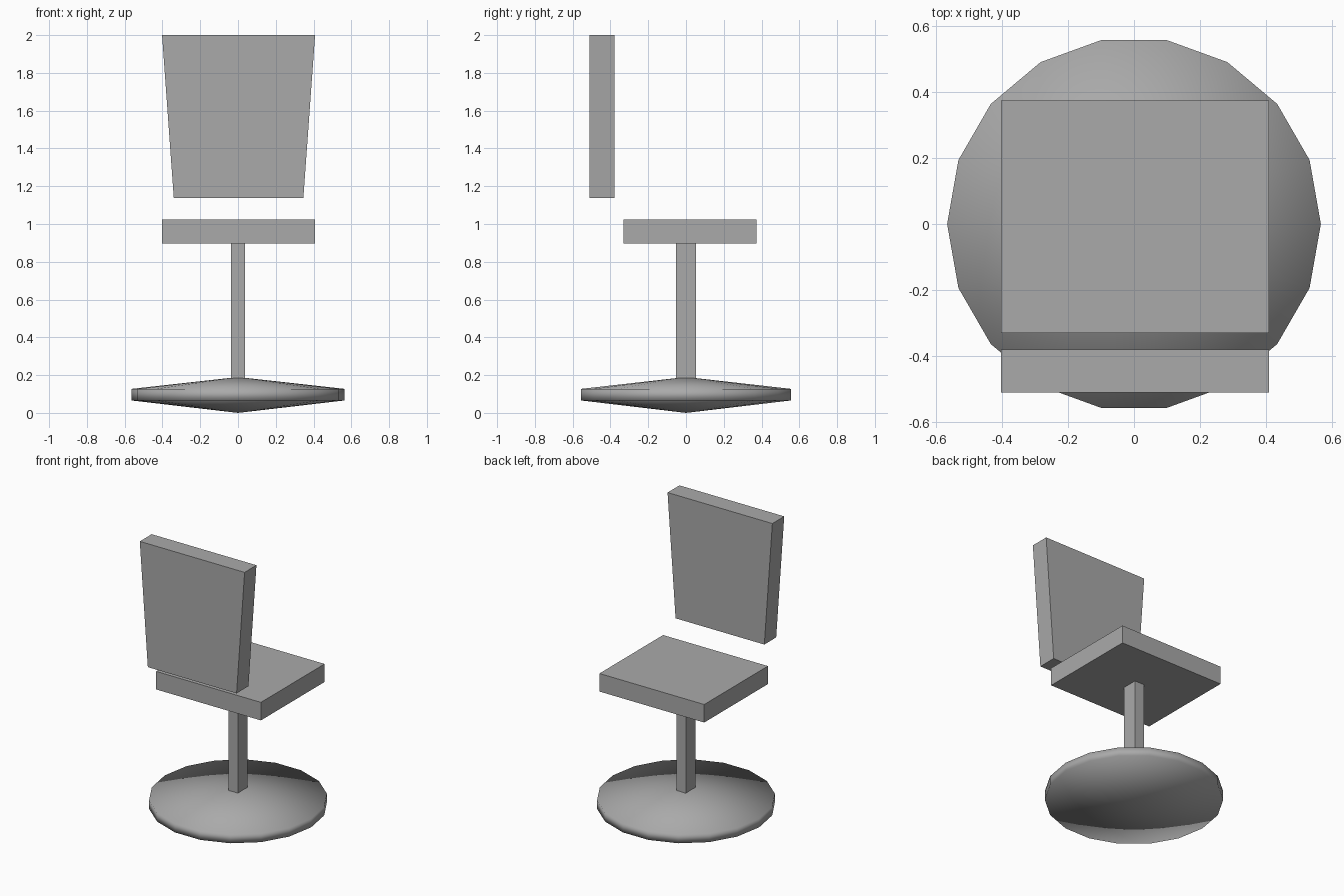
import bpy, bmesh
from math import cos, sin, tau

default = bpy.data.objects.get("Cube")
if default:
    bpy.data.objects.remove(default, do_unlink=True)

grey = bpy.data.materials.new("plain grey")
grey.use_nodes = True
grey.diffuse_color = (0.4, 0.4, 0.4, 1)
grey.node_tree.nodes["Principled BSDF"].inputs["Base Color"].default_value = grey.diffuse_color


def finish(name, bm):
    bmesh.ops.recalc_face_normals(bm, faces=bm.faces)
    mesh = bpy.data.meshes.new(name)
    bm.to_mesh(mesh)
    bm.free()
    mesh.materials.append(grey)
    obj = bpy.data.objects.new(name, mesh)
    bpy.context.collection.objects.link(obj)
    return obj


def block(name, x, y, z, inset=0):
    """Box between ranges; inset narrows the bottom on both sides."""
    bm = bmesh.new()
    bmesh.ops.create_cube(bm, size=1)
    for v in bm.verts:
        side, low = (1 if v.co.x > 0 else -1), v.co.z < 0
        v.co = [r[0] + (c + 0.5) * (r[1] - r[0]) for c, r in zip(v.co, (x, y, z))]
        if low:
            v.co.x -= side * inset
    return finish(name, bm)


# Seat, post and tapered backrest
block("seat", (-0.402, 0.408), (-0.33, 0.373), (0.897, 1.023))
block("post", (-0.037, 0.037), (-0.053, 0.054), (0.16, 0.91))
block("backrest", (-0.402, 0.408), (-0.51, -0.379), (1.138, 2.0), inset=0.062)

# Base: flat double cone with a thin rim, smooth all over
SIDES, RADIUS = 18, 0.565
bm = bmesh.new()
low, high = [[bm.verts.new((RADIUS * cos(tau * i / SIDES), RADIUS * sin(tau * i / SIDES), z))
              for i in range(SIDES)] for z in (0.066, 0.127)]
bottom, top = bm.verts.new((0, 0, 0)), bm.verts.new((0, 0, 0.19))
for i in range(SIDES):
    j = (i + 1) % SIDES
    bm.faces.new((low[i], low[j], high[j], high[i]))
    bm.faces.new((high[i], high[j], top))
    bm.faces.new((low[j], low[i], bottom))
for f in bm.faces:
    f.smooth = True
finish("base", bm)
